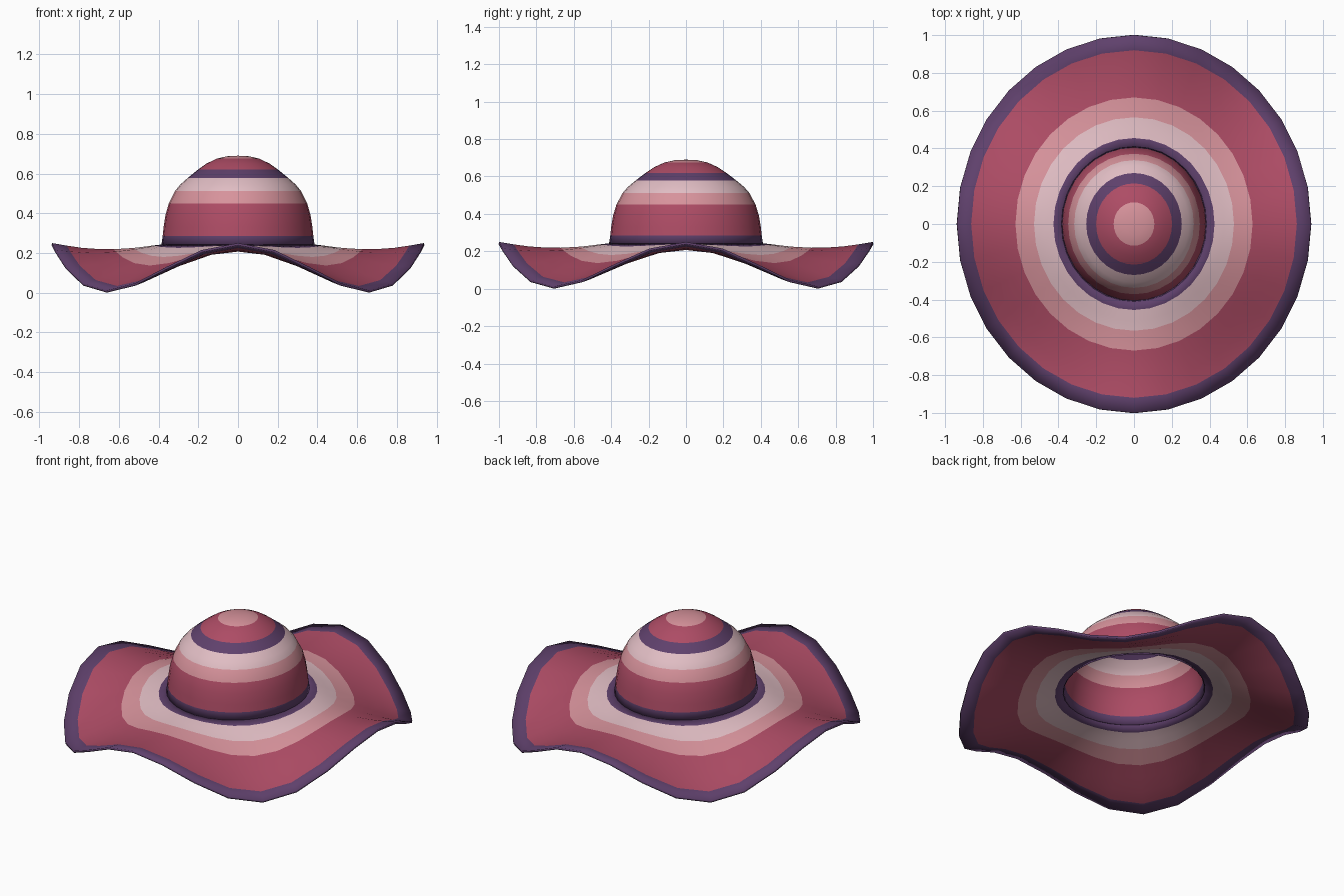
import bpy, bmesh, math

if "Cube" in bpy.data.objects:
    bpy.data.objects.remove(bpy.data.objects["Cube"])

SEG = 32
X_SCALE = 0.937          # the hat is slightly oval


def material(name, rgb):
    m = bpy.data.materials.new(name)
    m.diffuse_color = (*rgb, 1)
    m.use_nodes = True
    m.node_tree.nodes["Principled BSDF"].inputs["Base Color"].default_value = m.diffuse_color
    return m


RED, PURPLE, PALE, PINK = range(4)
MATS = [material("rose_red", (0.42, 0.072, 0.13)),
        material("plum_purple", (0.115, 0.052, 0.15)),
        material("pale_pink", (0.75, 0.51, 0.55)),
        material("mid_pink", (0.68, 0.29, 0.33))]


def lathe(name, rings):
    """rings: (radius, z on the axes, z on the diagonals, colour of band after this ring)"""
    bm = bmesh.new()
    loops = []
    for r, za, zd, _ in rings:
        if r == 0:
            loops.append([bm.verts.new((0, 0, za))] * SEG)
            continue
        loop = []
        for i in range(SEG):
            t = 2 * math.pi * i / SEG
            z = (za + zd) / 2 + (za - zd) / 2 * math.cos(4 * t)
            loop.append(bm.verts.new((X_SCALE * r * math.cos(t), r * math.sin(t), z)))
        loops.append(loop)
    for a, b, ring in zip(loops, loops[1:], rings):
        for i in range(SEG):
            j = (i + 1) % SEG
            corners = list(dict.fromkeys((a[i], b[i], b[j], a[j])))
            f = bm.faces.new(corners)
            f.material_index = ring[3]
            f.smooth = True
    mesh = bpy.data.meshes.new(name)
    bm.to_mesh(mesh)
    bm.free()
    for m in MATS:
        mesh.materials.append(m)
    ob = bpy.data.objects.new(name, mesh)
    bpy.context.collection.objects.link(ob)
    # thin felt shell, grown inwards
    s = ob.modifiers.new("thickness", 'SOLIDIFY')
    s.thickness = 0.012
    s.offset = -1
    bpy.context.view_layer.objects.active = ob
    ob.select_set(True)
    bpy.ops.object.shade_smooth_by_angle(angle=math.radians(45))
    ob.select_set(False)
    return ob


# Striped domed crown, top to bottom
dome = [(0, 0.69, PINK), (0.06, 0.687, PINK), (0.115, 0.675, RED), (0.17, 0.65, RED),
        (0.215, 0.62, PURPLE), (0.27, 0.578, PALE), (0.31, 0.545, PALE),
        (0.338, 0.513, PINK), (0.372, 0.45, RED), (0.39, 0.39, RED),
        (0.4, 0.33, RED), (0.405, 0.285, PURPLE), (0.412, 0.238, PURPLE)]
lathe("crown", [(r, z, z, c) for r, z, c in dome])

# Wavy brim: high at front, back and sides, drooping on the diagonals
lathe("brim", [(0.408, 0.243, 0.243, PURPLE), (0.455, 0.238, 0.226, PALE),
               (0.51, 0.231, 0.204, PALE), (0.565, 0.225, 0.180, PINK),
               (0.67, 0.219, 0.137, RED), (0.75, 0.220, 0.102, RED),
               (0.84, 0.226, 0.064, RED), (0.92, 0.237, 0.034, PURPLE),
               (1.0, 0.25, 0.012, PURPLE)])
